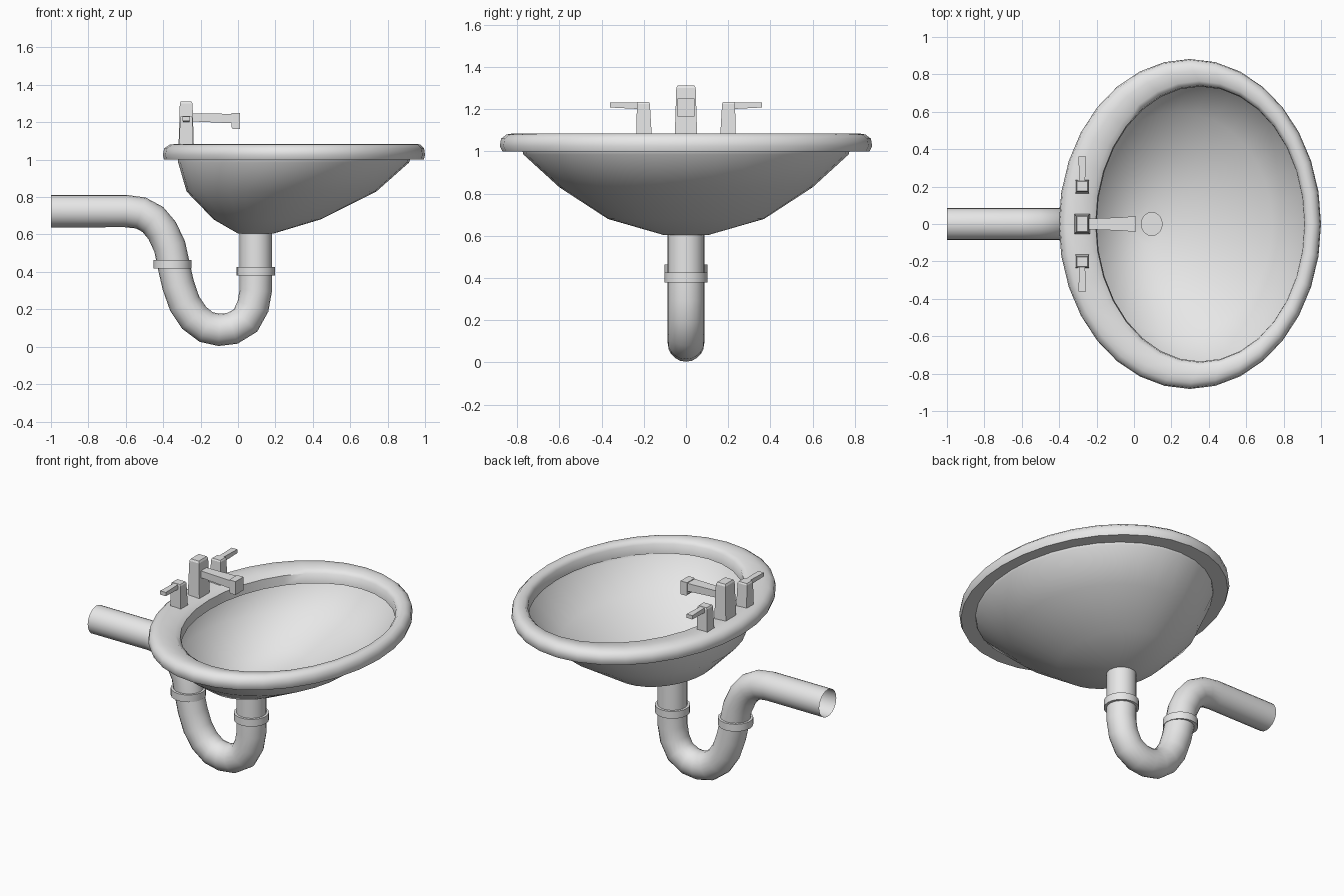
import bpy, bmesh, math
from mathutils import Vector

if "Cube" in bpy.data.objects:
    bpy.data.objects.remove(bpy.data.objects["Cube"])

mat = bpy.data.materials.new("white porcelain")
mat.diffuse_color = (0.8, 0.8, 0.8, 1)
mat.use_nodes = True
mat.node_tree.nodes["Principled BSDF"].inputs["Base Color"].default_value = mat.diffuse_color


def loft(name, rings, closed=False, cap_start=False, cap_end=False, angle=40, smooth=True):
    """Skin a list of equal-length point rings into one object."""
    bm = bmesh.new()
    vr = [[bm.verts.new(p) for p in r] for r in rings]
    n = len(vr[0])
    pairs = list(zip(vr, vr[1:])) + ([(vr[-1], vr[0])] if closed else [])
    for a, b in pairs:
        for i in range(n):
            j = (i + 1) % n
            bm.faces.new((a[i], a[j], b[j], b[i]))
    if cap_start:
        bm.faces.new(vr[0][::-1])
    if cap_end:
        bm.faces.new(vr[-1])
    if closed or cap_end:
        bmesh.ops.recalc_face_normals(bm, faces=bm.faces)
    me = bpy.data.meshes.new(name)
    bm.to_mesh(me)
    bm.free()
    me.materials.append(mat)
    ob = bpy.data.objects.new(name, me)
    bpy.context.collection.objects.link(ob)
    if smooth:
        bpy.context.view_layer.objects.active = ob
        ob.select_set(True)
        bpy.ops.object.shade_smooth_by_angle(angle=math.radians(angle))
        ob.select_set(False)
    return ob


def ellipse(x0, x1, ry, z, n=32):
    c, rx = (x0 + x1) / 2, (x1 - x0) / 2
    return [(c + rx * math.cos(2 * math.pi * i / n), ry * math.sin(2 * math.pi * i / n), z) for i in range(n)]


def tube_rings(path, r, n=20):
    """Circular sections along a path of (x, z) points."""
    pts = [Vector((x, 0, z)) for x, z in path]
    rings = []
    for i, p in enumerate(pts):
        t = Vector()
        if i > 0:
            t += (p - pts[i - 1]).normalized()
        if i < len(pts) - 1:
            t += (pts[i + 1] - p).normalized()
        t.normalize()
        u, v = Vector((0, 1, 0)), t.cross(Vector((0, 1, 0)))
        rings.append([p + r * (math.cos(a) * u + math.sin(a) * v)
                      for a in (2 * math.pi * k / n for k in range(n))])
    return rings


def rect_z(cx, cy, hx, hy, z):
    return [(cx - hx, cy - hy, z), (cx + hx, cy - hy, z), (cx + hx, cy + hy, z), (cx - hx, cy + hy, z)]


# Basin bowl: thin shell, offset towards the back
loft("bowl", [ellipse(0.0, 0.19, 0.11, 0.605), ellipse(-0.13, 0.44, 0.37, 0.68),
              ellipse(-0.275, 0.74, 0.60, 0.83), ellipse(-0.32, 0.915, 0.77, 0.985),
              ellipse(-0.32, 0.92, 0.775, 1.003)], cap_start=True, angle=50)

# Rounded rim, wide on the faucet side
loft("rim", [ellipse(-0.395, 0.993, 0.87, 1.0), ellipse(-0.402, 1.0, 0.882, 1.025),
             ellipse(-0.395, 0.995, 0.876, 1.06), ellipse(-0.365, 0.975, 0.85, 1.08),
             ellipse(-0.32, 0.955, 0.82, 1.085), ellipse(-0.235, 0.928, 0.765, 1.08),
             ellipse(-0.205, 0.912, 0.74, 1.06), ellipse(-0.2, 0.91, 0.735, 1.0)],
     closed=True, angle=50)

# Drain plate
loft("drain", [ellipse(0.037, 0.153, 0.064, z, 20) for z in (0.606, 0.618)], cap_end=True)

# Trap pipe, left open at the wall end
path = [(0.095, 0.61), (0.095, 0.40), (0.095, 0.30), (0.08, 0.215), (0.04, 0.14), (-0.03, 0.098), (-0.1, 0.09),
        (-0.17, 0.105), (-0.235, 0.155), (-0.285, 0.23), (-0.32, 0.33), (-0.345, 0.44), (-0.365, 0.535),
        (-0.405, 0.62), (-0.455, 0.68), (-0.52, 0.715), (-0.6, 0.725), (-1.0, 0.725)]
loft("trap_pipe", tube_rings(path, 0.0865), angle=60)

# Pipe collars
for name, x, z in (("drain_collar", 0.095, 0.403), ("wall_collar", -0.35, 0.44)):
    loft(name, tube_rings([(x, z - 0.023), (x, z + 0.023)], 0.102), cap_start=True, cap_end=True)

# Faucet post
FX = -0.277
loft("faucet_post", [rect_z(FX, 0, 0.041, 0.053, 1.07), rect_z(FX, 0, 0.034, 0.046, 1.30),
                     rect_z(FX, 0, 0.028, 0.040, 1.312)], cap_start=True, cap_end=True, smooth=False)


# Faucet spout with a down-turned tip
def rect_x(x, hy, z0, z1):
    return [(x, -hy, z0), (x, hy, z0), (x, hy, z1), (x, -hy, z1)]


loft("faucet_spout", [rect_x(-0.26, 0.028, 1.205, 1.247), rect_x(-0.035, 0.037, 1.195, 1.245)],
     cap_start=True, cap_end=True, smooth=False)
loft("spout_tip", [rect_x(-0.035, 0.038, 1.175, 1.25), rect_x(-0.028, 0.04, 1.165, 1.25),
                   rect_x(0.01, 0.04, 1.165, 1.25)], cap_start=True, cap_end=True, smooth=False)

# Two mirrored tap handles with levers pointing outwards
for side, s in (("left", -1), ("right", 1)):
    loft(side + "_handle_post", [rect_z(FX, s * 0.198, 0.037, 0.036, 1.07),
                                 rect_z(FX, s * 0.202, 0.033, 0.031, 1.225),
                                 rect_z(FX, s * 0.202, 0.028, 0.026, 1.234)],
         cap_start=True, cap_end=True, smooth=False)
    loft(side + "_handle_lever",
         [[(FX - w, s * y, z0), (FX + w, s * y, z0), (FX + w, s * y, 1.232), (FX - w, s * y, 1.232)]
          for y, w, z0 in ((0.21, 0.015, 1.2), (0.36, 0.02, 1.208))],
         cap_start=True, cap_end=True, smooth=False)
